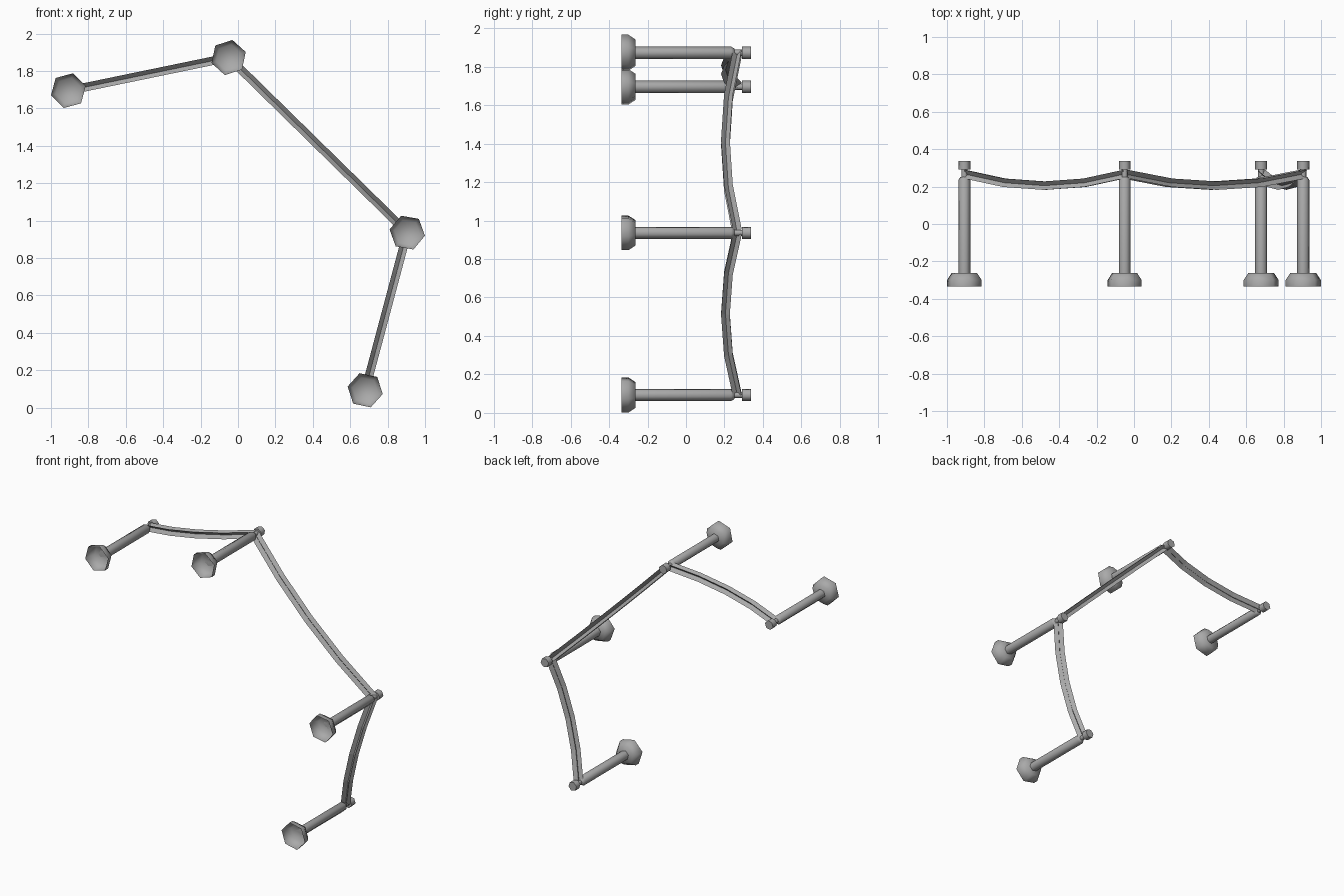
import bpy, bmesh, math
from mathutils import Vector

cube = bpy.data.objects.get("Cube")
if cube:
    bpy.data.objects.remove(cube)

grey = bpy.data.materials.new("plain_grey")
grey.use_nodes = True
colour = (0.4, 0.4, 0.4, 1)
grey.diffuse_color = colour
grey.node_tree.nodes["Principled BSDF"].inputs["Base Color"].default_value = colour


def make_object(name, bm, smooth):
    mesh = bpy.data.meshes.new(name)
    bm.to_mesh(mesh)
    bm.free()
    mesh.materials.append(grey)
    obj = bpy.data.objects.new(name, mesh)
    bpy.context.collection.objects.link(obj)
    if smooth:
        bpy.ops.object.select_all(action="DESELECT")
        obj.select_set(True)
        bpy.context.view_layer.objects.active = obj
        bpy.ops.object.shade_smooth_by_angle(angle=math.radians(62))
    return obj


def turned(name, x, z, turn, profile, open_front=False, sides=6):
    """Six-sided solid along y, from (radius, y) pairs running front to back."""
    bm = bmesh.new()
    rings = []
    for radius, y in profile:
        angles = [turn + math.tau * i / sides for i in range(sides)]
        rings.append([bm.verts.new((x + radius * math.cos(a), y, z + radius * math.sin(a)))
                      for a in angles])
    for front, back in zip(rings, rings[1:]):
        for i in range(sides):
            j = (i + 1) % sides
            bm.faces.new((front[i], front[j], back[j], back[i]))
    bm.faces.new(rings[-1])
    if not open_front:
        bm.faces.new(rings[0][::-1])
    bmesh.ops.recalc_face_normals(bm, faces=bm.faces[:])
    return make_object(name, bm, True)


def rope(name, start, end, sag=0.062, half_width=0.032, steps=4):
    """Sagging rope made of two crossed strips."""
    bm = bmesh.new()
    a, b = Vector(start), Vector(end)
    run = (b - a).normalized()
    side = run.cross(Vector((0, 1, 0)))
    points = []
    for i in range(steps + 1):
        t = i / steps
        points.append(a.lerp(b, t) - Vector((0, sag * 4 * t * (1 - t), 0)))
    for sign in (-1, 1):
        previous = None
        for i, p in enumerate(points):
            tangent = points[min(i + 1, steps)] - points[max(i - 1, 0)]
            depth = tangent.cross(side).normalized()
            offset = (side + depth * sign).normalized() * half_width
            pair = [bm.verts.new(p - offset), bm.verts.new(p + offset)]
            if previous:
                bm.faces.new((previous[0], previous[1], pair[1], pair[0]))
            previous = pair
    return make_object(name, bm, False)


# Posts: x, z and turn of each
posts = [(-0.907, 1.695, 15), (-0.05, 1.872, 18), (0.905, 0.936, 50), (0.68, 0.093, 48)]
foot_profile = [(0.096, -0.335), (0.096, -0.30), (0.07, -0.262)]
shaft_profile = [(0.033, -0.262), (0.033, 0.235), (0.022, 0.252)]
neck_profile = [(0.017, 0.25), (0.017, 0.295)]
cap_profile = [(0.033, 0.292), (0.033, 0.338)]

for n, (x, z, degrees) in enumerate(posts, 1):
    turn = math.radians(degrees)
    turned(f"foot_cup_{n}", x, z, turn, foot_profile, open_front=True)
    turned(f"post_shaft_{n}", x, z, turn, shaft_profile)
    turned(f"post_neck_{n}", x, z, turn, neck_profile)
    turned(f"post_cap_{n}", x, z, turn, cap_profile)

# Ropes hang between neighbouring posts
for n, (p, q) in enumerate(zip(posts, posts[1:]), 1):
    rope(f"rope_{n}", (p[0], 0.267, p[1]), (q[0], 0.267, q[1]))
